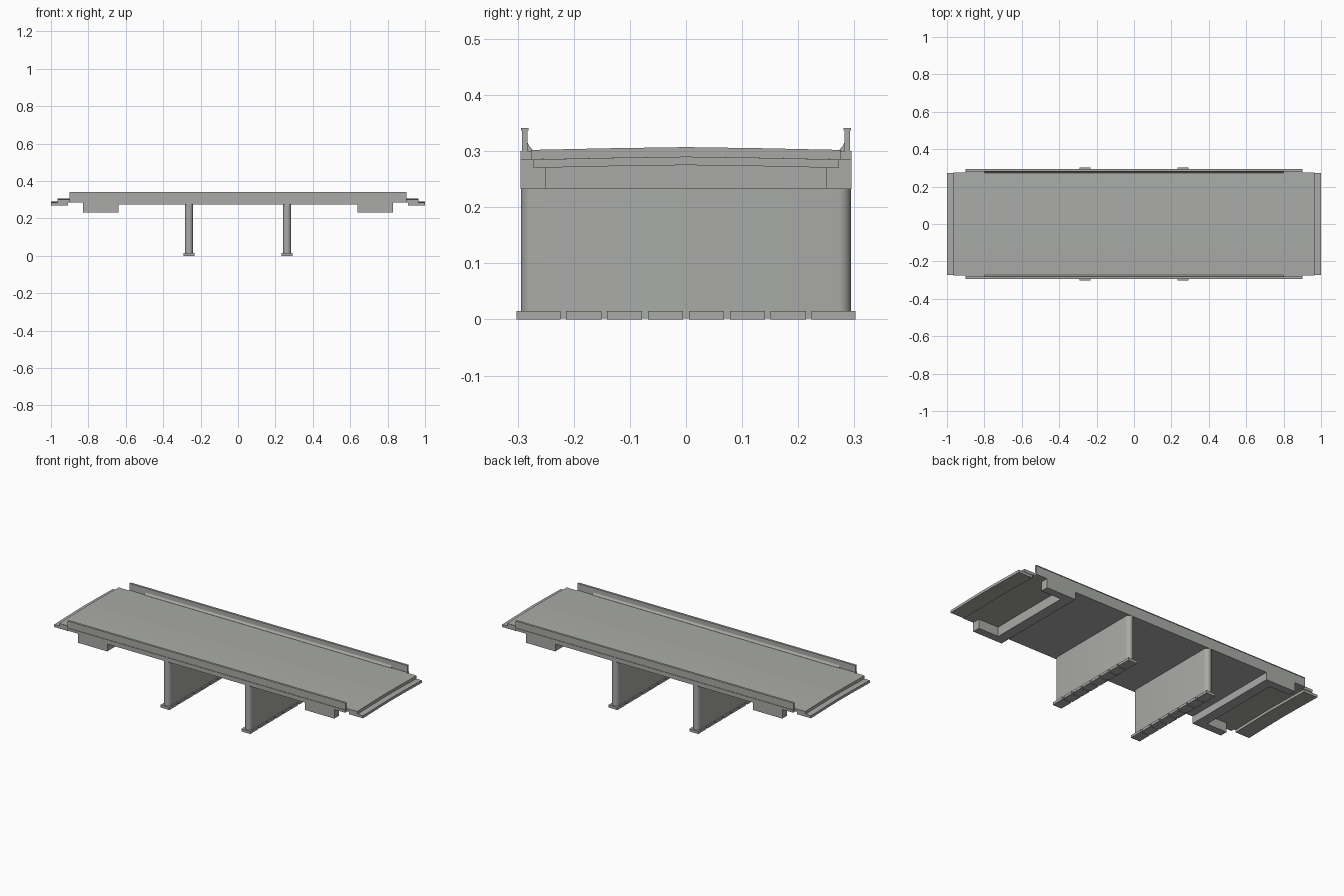
import bpy, bmesh, math

if "Cube" in bpy.data.objects:
    bpy.data.objects.remove(bpy.data.objects["Cube"])

concrete = bpy.data.materials.new("concrete_grey")
concrete.diffuse_color = (0.40, 0.41, 0.39, 1)
concrete.use_nodes = True
concrete.node_tree.nodes["Principled BSDF"].inputs["Base Color"].default_value = concrete.diffuse_color


def extrude(name, points, place, start, end, smooth=False):
    """Solid prism: outline points placed in 3D by place(a, b, t), t from start to end."""
    bm = bmesh.new()
    near = [bm.verts.new(place(a, b, start)) for a, b in points]
    far = [bm.verts.new(place(a, b, end)) for a, b in points]
    n = len(points)
    bm.faces.new(near)
    bm.faces.new(far[::-1])
    for i in range(n):
        j = (i + 1) % n
        bm.faces.new((near[i], far[i], far[j], near[j]))
    bmesh.ops.recalc_face_normals(bm, faces=bm.faces)
    mesh = bpy.data.meshes.new(name)
    bm.to_mesh(mesh)
    bm.free()
    ob = bpy.data.objects.new(name, mesh)
    ob.data.materials.append(concrete)
    bpy.context.collection.objects.link(ob)
    if smooth:
        bpy.ops.object.select_all(action='DESELECT')
        ob.select_set(True)
        bpy.context.view_layer.objects.active = ob
        bpy.ops.object.shade_smooth_by_angle(angle=math.radians(35))
    return ob


def along_x(a, b, t): return (t, a, b)
def along_y(a, b, t): return (a, t, b)
def along_z(a, b, t): return (a, b, t)


def box(name, x0, x1, y0, y1, z0, z1):
    return extrude(name, [(x0, y0), (x1, y0), (x1, y1), (x0, y1)], along_z, z0, z1)


def crowned(half, bottom, top, bottom_rise=0.005, rise=0.005):
    """Slab section that is highest on the centre line."""
    pts = []
    steps = [-1, -0.5, 0, 0.5, 1]
    for s in steps:
        pts.append((s * half, bottom + bottom_rise * (1 - abs(s) ** 1.3)))
    for s in reversed(steps):
        pts.append((s * half, top + rise * (1 - abs(s) ** 1.3)))
    return pts


# Road deck: thick middle, thinner ends resting over the approach slabs
extrude("road_deck", crowned(0.275, 0.275, 0.302, 0), along_x, -0.64, 0.64)
for side, tag in ((-1, "left"), (1, "right")):
    extrude("deck_end_" + tag, crowned(0.275, 0.285, 0.302), along_x, side * 0.64, side * 0.965)
    extrude("approach_slab_" + tag, crowned(0.272, 0.270, 0.285), along_x, side * 0.91, side * 1.0)

    # U-shaped abutment, open towards the bank
    wall = sorted((side * 0.64, side * 0.70))
    wing = sorted((side * 0.70, side * 0.83))
    box("abutment_wall_" + tag, *wall, -0.295, 0.295, 0.232, 0.288)
    for s in (-1, 1):
        box("abutment_wing_" + tag, *wing, *sorted((s * 0.25, s * 0.295)), 0.232, 0.288)

# Edge beams, parapets and sloped kerbs
for s, tag in ((-1, "front"), (1, "back")):
    beam = [(-0.90, 0.30), (-0.90, 0.285), (-0.83, 0.285), (-0.64, 0.275),
            (0.64, 0.275), (0.83, 0.285), (0.90, 0.285), (0.90, 0.30)]
    extrude("edge_beam_" + tag, beam, along_y, s * 0.272, s * 0.295)
    wall = [(s * 0.292, 0.298), (s * 0.292, 0.339), (s * 0.283, 0.339), (s * 0.282, 0.298)]
    extrude("parapet_" + tag, wall, along_x, -0.90, 0.90)
    cap = [(s * 0.294, 0.337), (s * 0.294, 0.341), (s * 0.281, 0.341), (s * 0.281, 0.337)]
    extrude("parapet_cap_" + tag, cap, along_x, -0.90, 0.90)
    kerb = [(s * 0.284, 0.298), (s * 0.284, 0.318), (s * 0.280, 0.310), (s * 0.274, 0.303), (s * 0.274, 0.298)]
    extrude("kerb_" + tag, kerb, along_x, -0.80, 0.80)

# Wall piers with rounded ends, on feet split into blocks
for cx, tag in ((-0.262, "left"), (0.262, "right")):
    r, half = 0.022, 0.294
    outline = []
    for s in (1, -1):
        for i in range(13):
            ang = math.pi * i / 12 + (0 if s > 0 else math.pi)
            outline.append((cx + r * math.cos(ang), s * (half - r) + r * math.sin(ang)))
    extrude("pier_" + tag, outline, along_z, 0.002, 0.278, smooth=True)
    for i in range(8):
        y0 = -0.287 + i * 0.073
        y1 = y0 + 0.063
        if i == 0:
            y0 = -0.302
        if i == 7:
            y1 = 0.302
        if i == 7 or y1 < 0.22:
            box("pier_foot_" + tag, cx - 0.029, cx + 0.029, y0, y1, 0, 0.015)
